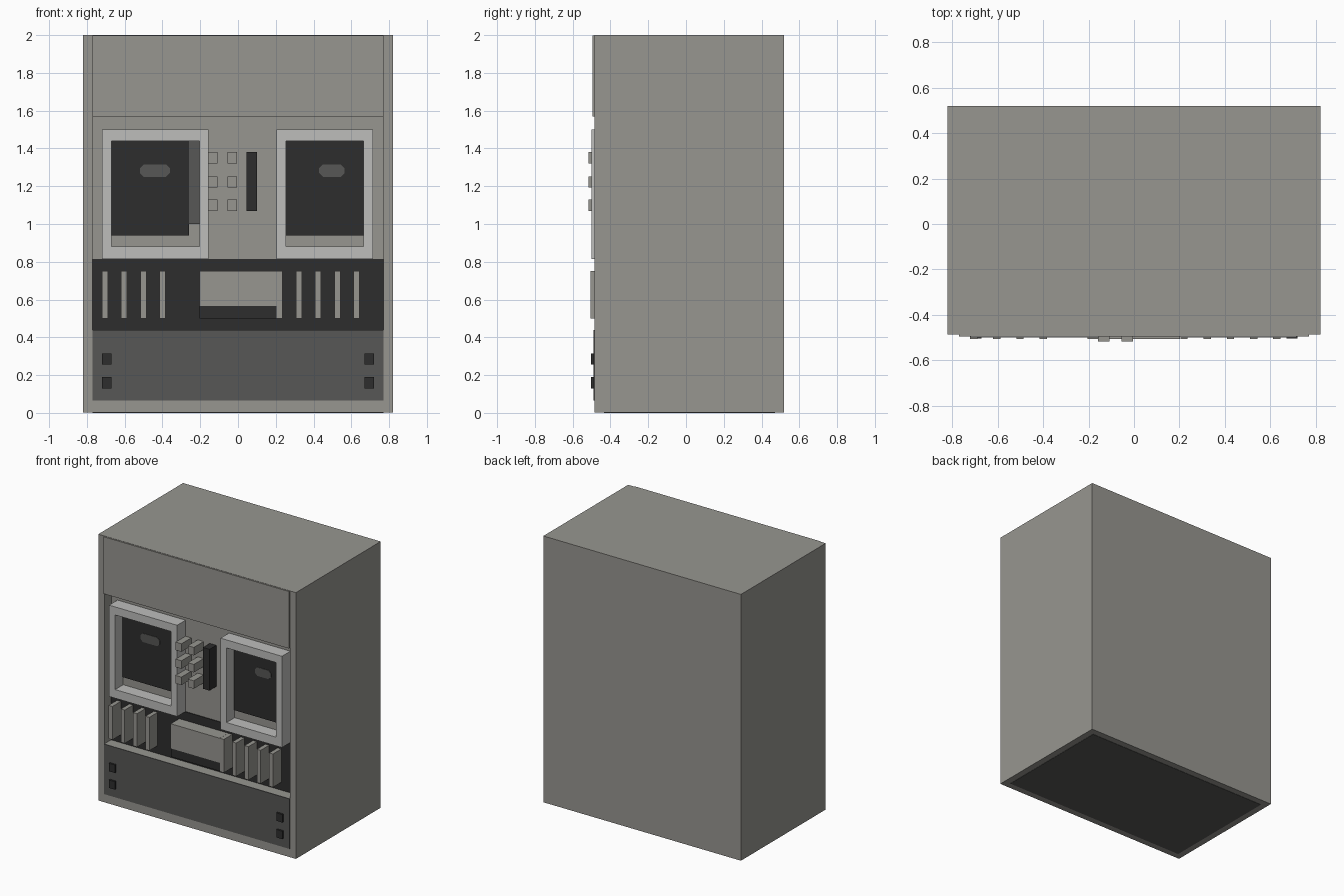
import bpy
import bmesh

old = bpy.data.objects.get("Cube")
if old:
    bpy.data.objects.remove(old, do_unlink=True)


def material(name, r, g, b):
    m = bpy.data.materials.new(name)
    m.use_nodes = True
    m.diffuse_color = (r, g, b, 1)
    m.node_tree.nodes["Principled BSDF"].inputs["Base Color"].default_value = (r, g, b, 1)
    return m


GREY = material("warm_grey", 0.31, 0.305, 0.28)
LIGHT = material("light_grey", 0.51, 0.51, 0.50)
DARK = material("dark_grey", 0.095, 0.095, 0.092)
BLACK = material("soft_black", 0.026, 0.026, 0.026)

FRONT, BACK, RECESS = -0.485, 0.52, -0.40


def box_mesh(x, y, z):
    bm = bmesh.new()
    bmesh.ops.create_cube(bm, size=1)
    for v in bm.verts:
        v.co = [r[0] if c < 0 else r[1] for c, r in zip(v.co, (x, y, z))]
    return bm


def finish(name, bm, *mats):
    mesh = bpy.data.meshes.new(name)
    bm.to_mesh(mesh)
    bm.free()
    for m in mats:
        mesh.materials.append(m)
    obj = bpy.data.objects.new(name, mesh)
    bpy.context.collection.objects.link(obj)
    return obj


def box(name, x, y, z, mat):
    return finish(name, box_mesh(x, y, z), mat)


def tray(name, x, y, z, open_x, open_z, floor_y, *mats):
    """Box with a rectangular pocket sunk into its front face."""
    bm = box_mesh(x, y, z)
    bm.normal_update()
    face = min(bm.faces, key=lambda f: f.normal.y)
    cx, cz = sum(x) / 2, sum(z) / 2
    bmesh.ops.inset_region(bm, faces=[face], thickness=0.02)
    for v in face.verts:
        v.co.x = open_x[0] if v.co.x < cx else open_x[1]
        v.co.z = open_z[0] if v.co.z < cz else open_z[1]
    floor = bmesh.ops.extrude_discrete_faces(bm, faces=[face])["faces"][0]
    rim = [e for e in bm.edges if e.is_boundary]
    # Walls between the opening and the sunken floor
    for v in floor.verts:
        v.co.y = floor_y
    bmesh.ops.bridge_loops(bm, edges=rim)
    bmesh.ops.recalc_face_normals(bm, faces=bm.faces)
    floor.material_index = len(mats) - 1
    return finish(name, bm, *mats)


# Cabinet with the sunken control bay
tray("cabinet", (-0.82, 0.82), (FRONT, BACK), (0.002, 2),
     (-0.77, 0.77), (0.44, 1.57), RECESS, GREY)
box("base_plate", (-0.77, 0.77), (-0.435, 0.47), (0, 0.006), DARK)
box("top_panel", (-0.77, 0.77), (-0.494, -0.48), (1.57, 1.998), GREY)
box("lower_panel", (-0.77, 0.77), (-0.489, -0.48), (0.065, 0.44), DARK)
box("control_strip", (-0.77, 0.77), (RECESS - 0.005, RECESS + 0.01), (0.44, 0.815), BLACK)

# Two framed windows, each with a dark plate and a small handle mark
for side, outer, inner, screen, mark in (
        ("right", (-0.72, -0.155), (-0.67, -0.205), (-0.67, -0.26), (-0.52, -0.36)),
        ("left", (0.205, 0.715), (0.255, 0.665), (0.255, 0.665), (0.43, 0.565))):
    tray(side + "_window_frame", outer, (-0.50, RECESS + 0.01), (0.815, 1.50),
         inner, (0.88, 1.44), RECESS - 0.004, LIGHT, GREY)
    box(side + "_window", screen, (-0.412, -0.403), (0.94, 1.44), BLACK)
    bm = box_mesh(mark, (-0.415, -0.411), (1.25, 1.315))
    corners = [e for e in bm.edges if abs(e.verts[0].co.y - e.verts[1].co.y) > 0.001]
    bmesh.ops.bevel(bm, geom=corners, offset=0.02, segments=1, affect='EDGES')
    finish(side + "_window_mark", bm, DARK)
box("right_window_side_strip", (-0.26, -0.205), (-0.412, -0.403), (1.0, 1.44), DARK)

# Push buttons in two columns, and the tall black switch block
for col, x in enumerate((-0.133, -0.03)):
    for row, z in enumerate((1.10, 1.2225, 1.35)):
        box(f"button_{col}_{row}", (x - 0.025, x + 0.025), (-0.517, RECESS + 0.01),
            (z - 0.03, z + 0.03), GREY)
box("switch_block", (0.045, 0.10), (-0.48, RECESS + 0.01), (1.07, 1.38), BLACK)

# Vertical bars either side of the centre box
for side, start, count in (("right", -0.705, 4), ("left", 0.22, 5)):
    for i in range(count):
        x = start + i * 0.102
        box(f"{side}_bar_{i}", (x - 0.016, x + 0.016), (-0.505, RECESS + 0.01),
            (0.50, 0.75), GREY)
box("centre_box", (-0.205, 0.203), (-0.505, RECESS + 0.01), (0.565, 0.75), GREY)
box("centre_box_base", (-0.205, 0.203), (-0.50, RECESS + 0.01), (0.50, 0.565), BLACK)

# Small square knobs on the lower panel
for side, x in (("right", -0.695), ("left", 0.695)):
    for row, z in enumerate((0.16, 0.285)):
        box(f"{side}_knob_{row}", (x - 0.025, x + 0.025), (-0.503, -0.48),
            (z - 0.03, z + 0.03), BLACK)
